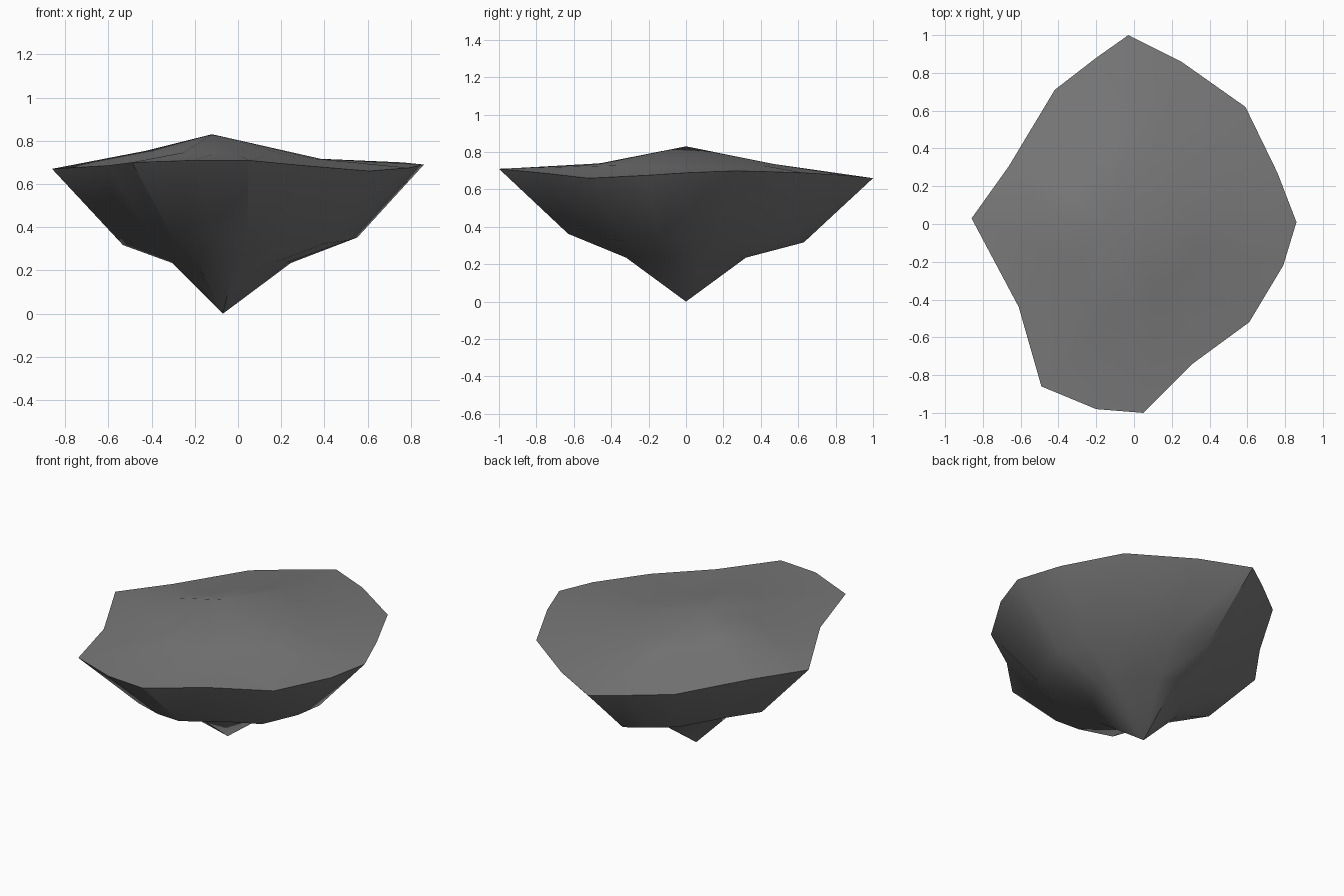
import bpy, bmesh, math

if "Cube" in bpy.data.objects:
    bpy.data.objects.remove(bpy.data.objects["Cube"])

# Irregular rim outline of the rock, clockwise from the back point
rim = [(-.03, 1, .66), (.25, .86, .675), (.59, .62, .69), (.76, .27, .70),
       (.86, .01, .69), (.79, -.22, .675), (.61, -.52, .66), (.31, -.74, .685),
       (.05, -1, .71), (-.2, -.98, .71), (-.49, -.86, .70), (-.61, -.44, .685),
       (-.86, .03, .67), (-.66, .31, .665), (-.42, .71, .66), (-.2, .88, .66)]

bm = bmesh.new()


def ring(scale, dx, height):
    return [bm.verts.new((x * scale + dx, y * scale, height(x, y, z))) for x, y, z in rim]


def bridge(a, b):
    n = len(a)
    for i in range(n):
        j = (i + 1) % n
        bm.faces.new((a[i], a[j], b[j], b[i]))


def cap(loop, tip):
    n = len(loop)
    v = bm.verts.new(tip)
    for i in range(n):
        bm.faces.new((loop[i], loop[(i + 1) % n], v))


# Domed top, wide rim, undercut and narrow pointed base
top = ring(.47, -.02, lambda x, y, z: .735 - .022 * x)
edge = ring(1, 0, lambda x, y, z: z)
mid = ring(.63, .01, lambda x, y, z: .335 + (z - .68) * .9 + .01 * x)
low = ring(.32, -.03, lambda x, y, z: .235)
cap(top, (-.12, 0, .83))
bridge(top, edge)
bridge(edge, mid)
bridge(mid, low)
cap(low, (-.07, 0, 0))
bmesh.ops.recalc_face_normals(bm, faces=bm.faces)

mesh = bpy.data.meshes.new("floating_rock")
bm.to_mesh(mesh)
bm.free()
rock = bpy.data.objects.new("floating_rock", mesh)
bpy.context.collection.objects.link(rock)

mat = bpy.data.materials.new("dark grey stone")
mat.diffuse_color = (.19, .19, .19, 1)
mat.use_nodes = True
mat.node_tree.nodes["Principled BSDF"].inputs["Base Color"].default_value = mat.diffuse_color
mesh.materials.append(mat)

# Soft faces with a sharp rim
bpy.context.view_layer.objects.active = rock
rock.select_set(True)
bpy.ops.object.shade_smooth_by_angle(angle=math.radians(30))
